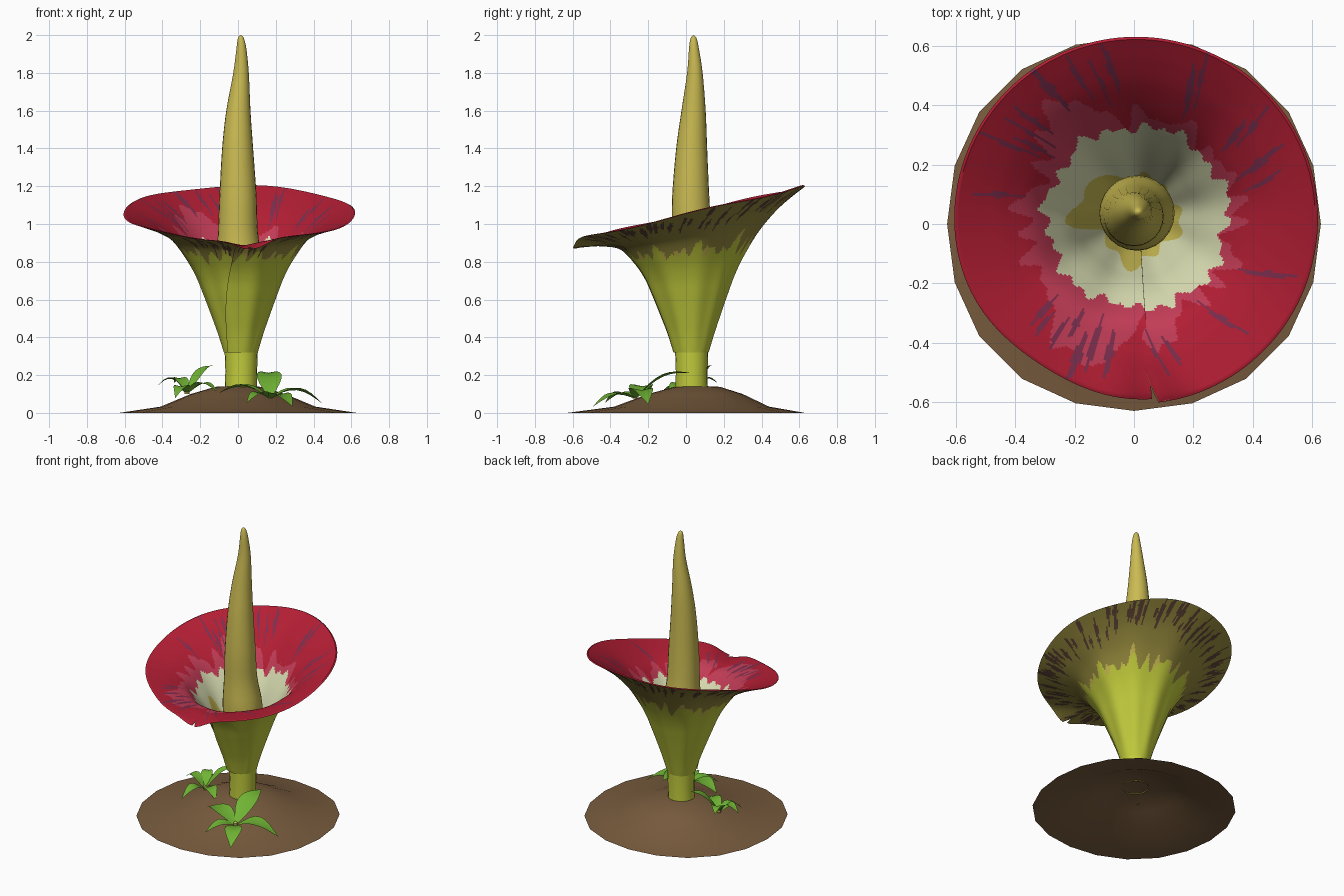
import bpy, bmesh, random
from math import sin, cos, pi, radians, exp, degrees
from mathutils import Vector

random.seed(4)
cube = bpy.data.objects.get("Cube")
if cube:
    bpy.data.objects.remove(cube, do_unlink=True)


def material(name, r, g, b):
    lin = [((c / 255 + 0.055) / 1.055) ** 2.4 for c in (r, g, b)] + [1]
    m = bpy.data.materials.new(name)
    m.use_nodes = True
    m.diffuse_color = lin
    m.node_tree.nodes["Principled BSDF"].inputs["Base Color"].default_value = lin
    return m


RED = material("crimson", 180, 30, 52)
PINK = material("rose pink", 194, 60, 86)
PURPLE = material("dusky purple", 124, 46, 78)
CREAM = material("pale cream", 218, 222, 178)
MUSTARD = material("mustard", 202, 186, 82)
LIME = material("lime green", 194, 204, 60)
OLIVE = material("olive", 148, 136, 60)
MAROON = material("dark maroon", 92, 66, 52)
SOIL = material("soil brown", 121, 92, 62)
LEAF = material("leaf green", 112, 180, 52)


def finish(bm, name, mats, angle=50, recalc=True):
    if recalc:
        bmesh.ops.remove_doubles(bm, verts=bm.verts, dist=0.0005)
        bmesh.ops.recalc_face_normals(bm, faces=bm.faces)
    me = bpy.data.meshes.new(name)
    bm.to_mesh(me)
    bm.free()
    for m in mats:
        me.materials.append(m)
    for p in me.polygons:
        p.use_smooth = True
    me.set_sharp_from_angle(angle=radians(angle))
    ob = bpy.data.objects.new(name, me)
    bpy.context.collection.objects.link(ob)


def loft(name, rings, sides, mat, square=0):
    """Skin rings given as (z, centre x, centre y, radius); square bulges the diagonals."""
    bm = bmesh.new()
    rows = []
    for z, x, y, r in rings:
        row = []
        for i in range(sides):
            a = 2 * pi * i / sides
            q = r * (1 + square * sin(2 * a) ** 2)
            row.append(bm.verts.new((x + q * cos(a), y + q * sin(a), z)))
        rows.append(row)
    for a, b in zip(rows, rows[1:]):
        for i in range(sides):
            k = (i + 1) % sides
            bm.faces.new((a[i], a[k], b[k], b[i]))
    finish(bm, name, [mat])


def spline(pts, t):
    """Catmull-Rom through evenly spaced points, t from 0 to 1."""
    s = t * (len(pts) - 1)
    i = min(int(s), len(pts) - 2)
    f = s - i
    p = [Vector(pts[max(0, min(len(pts) - 1, i + k))]) for k in (-1, 0, 1, 2)]
    return p[1] + 0.5 * f * (p[2] - p[0] + f * (2 * p[0] - 5 * p[1] + 4 * p[2] - p[3]
                             + f * (3 * (p[1] - p[2]) + p[3] - p[0])))


# Mound, stem and central spike
loft("soil_mound", [(0, 0, 0, .63), (.033, 0, .03, .41), (.1, 0, .05, .25),
                    (.138, 0, .06, .12), (.145, .01, .04, 0)], 20, SOIL, .025)
loft("stem", [(.136, .015, .03, .085), (.22, .017, .03, .084), (.33, .017, .03, .088)], 20, LIME)
spike = [(.33, .015, .03, .07), (.55, .012, .035, .11), (.75, .01, .037, .127), (.95, 0, .03, .106),
         (1.15, 0, .025, .098), (1.4, -.002, .03, .082), (1.6, .002, .04, .064),
         (1.8, .016, .047, .041), (1.93, .018, .042, .026), (1.985, .015, .04, .015), (2, .015, .04, 0)]
loft("central_spike", [spline(spike, k / 40) for k in range(41)], 24, MUSTARD)

# Flared funnel petal: profile of (radius, height, tilt towards the back)
PROFILE = [(.09, .32, 0), (.12, .42, 0), (.155, .52, .005), (.192, .62, .01), (.232, .72, .015),
           (.282, .81, .025), (.36, .915, .045), (.45, .98, .085), (.53, 1.02, .115), (.613, 1.055, .142)]
SEAM, AROUND, ALONG = radians(-85), 360, 90


def bump(th, centre, width):
    d = (degrees(th) - centre + 180) % 360 - 180
    return exp(-(d / width) ** 2)


def petal_point(t, v, inner):
    r, z, tilt = spline(PROFILE, v)
    overlap = radians(48 * (1 - v) ** 1.5 - 2 * v ** 8)
    th = SEAM - t * (2 * pi + overlap)
    off = .013 * max(0, (t - .8) / .2) - (.009 if inner else 0)
    r += off + .016 * v * (1 - v) * sin(9 * th) - .025 * v ** 4 * bump(th, 237, 25)
    z += tilt * sin(th) + .006 * v ** 4 * sin(5 * th + 1) + (.004 if inner else 0)
    near = min(t, 1 - t) * 2 * pi
    z -= .045 * v ** 5 * exp(-(near / .15) ** 2)
    return Vector((.015 - .008 * v + r * cos(th), .03 - .012 * v + r * sin(th), z))


def wave(th, *freqs):
    return sum(sin(f * th + f * f) for f in freqs) / len(freqs)


def streaks(angles, jitter, low, high, shortest, longest):
    """Random radial marks as (angle, inner radius, outer radius, half width)."""
    out = []
    for a in angles:
        r0 = random.uniform(low, high)
        out.append((a + random.uniform(-jitter, jitter), r0,
                    r0 + random.uniform(shortest, longest), random.uniform(.8, 1.7)))
    return out


def on_streak(marks, th, r):
    for a, r0, r1, w in marks:
        if r0 < r < r1:
            d = abs((degrees(th) - a + 180) % 360 - 180)
            if d < w * (1.2 - abs(2 * (r - r0) / (r1 - r0) - 1)):
                return True
    return False


INNER_MARKS = streaks([20, 27, 40, 44, 65, 69, 101, 107, 112, 124, 138, 143, 147, 151, 172, 225,
                       230, 236, 241, 246, 252, 258, 283, 288, 315, 340], 1, .35, .44, .12, .22)
OUTER_MARKS = streaks(range(0, 360, 4), 3, .39, .5, .07, .18)
OUTER_MARKS += streaks(range(232, 300, 5), 2, .31, .36, .08, .14)
MATS = [RED, PINK, PURPLE, CREAM, MUSTARD, LIME, OLIVE, MAROON]


def inner_colour(th, r):
    stain = .14 + .02 * wave(th, 5, 11) + .12 * bump(th, 187, 14) + .07 * bump(th, 150, 18)
    stain += .06 * bump(th, 268, 18) + .02 * bump(th, 0, 20)
    edge = .315 + .03 * wave(th, 7, 17, 29)
    if r < stain:
        return MUSTARD
    if r < edge:
        return CREAM
    if on_streak(INNER_MARKS, th, r):
        return PURPLE
    reach = .035 + .05 * wave(th, 13, 23, 31)
    reach += .2 * bump(th, 248, 17) + .13 * bump(th, 130, 16) + .05 * bump(th, 200, 40)
    reach += .09 * bump(th, 290, 9)
    return PINK if r < edge + reach else RED


def outer_colour(th, r):
    if on_streak(OUTER_MARKS, th, r):
        return MAROON
    edge = .31 + .04 * wave(th, 9, 19, 27)
    if r < edge:
        return LIME
    return MUSTARD if r < edge + .05 * wave(th, 14, 25, 37) else OLIVE


bm = bmesh.new()
path = [(j / ALONG, False) for j in range(ALONG + 1)] + [(j / ALONG, True) for j in range(ALONG, -1, -1)]
grid = [[bm.verts.new(petal_point(i / AROUND, v, inner)) for v, inner in path] for i in range(AROUND + 1)]
radii = [spline(PROFILE, (a[0] + b[0]) / 2)[0] for a, b in zip(path, path[1:])]
for i in range(AROUND):
    th = SEAM - (i + .5) / AROUND * 2 * pi
    for j, r in enumerate(radii):
        f = bm.faces.new((grid[i][j], grid[i][j + 1], grid[i + 1][j + 1], grid[i + 1][j]))
        rule = inner_colour if j >= ALONG else outer_colour
        f.material_index = MATS.index(rule(th, r))
last = len(path) - 1
for col in (grid[0], grid[-1]):  # close both edges of the seam
    for j in range(ALONG):
        f = bm.faces.new((col[j], col[j + 1], col[last - j - 1], col[last - j]))
        f.material_index = MATS.index(OLIVE)
bmesh.ops.recalc_face_normals(bm, faces=bm.faces)
finish(bm, "funnel_petal", MATS, recalc=False)


# Small leafy sprouts: leaves as (direction, length, rise, tip height)
def sprout(name, base, leaves):
    bm = bmesh.new()
    for ang, length, rise, tip in leaves:
        a = radians(ang)
        out, side = Vector((cos(a), sin(a), 0)), Vector((-sin(a), cos(a), 0))
        rows = []
        for k in range(9):
            u = k / 8
            mid = Vector(base) + out * length * u + Vector((0, 0, rise * sin(pi * u) + tip * u))
            w = .003 + .21 * length * sin(pi * u ** .85) ** 1.2 if k < 8 else .001
            rows.append([bm.verts.new(mid + side * w * s + Vector((0, 0, .2 * w * abs(s))))
                         for s in (-1, 0, 1)])
        for p, q in zip(rows, rows[1:]):
            for s in (0, 1):
                bm.faces.new((p[s], p[s + 1], q[s + 1], q[s]))
    bmesh.ops.reverse_faces(bm, faces=[f for f in bm.faces if f.normal.z < 0])
    finish(bm, name, [LEAF], recalc=False)
    x, y, z = base
    loft(name + "_bud", [(z, x, y, .012), (z + .02, x, y, .015), (z + .032, x, y, 0)], 8, MUSTARD)


sprout("front_sprout", (.17, -.27, .075),
       [(14, .29, .06, -.03), (92, .3, .05, .135), (165, .28, .05, .03), (232, .2, .04, -.02),
        (298, .25, .04, -.04)])
sprout("side_sprout", (-.27, .02, .1),
       [(40, .18, .04, .15), (115, .16, .05, .06), (175, .16, .06, .04), (250, .18, .05, -.02),
        (325, .2, .05, .01)])
